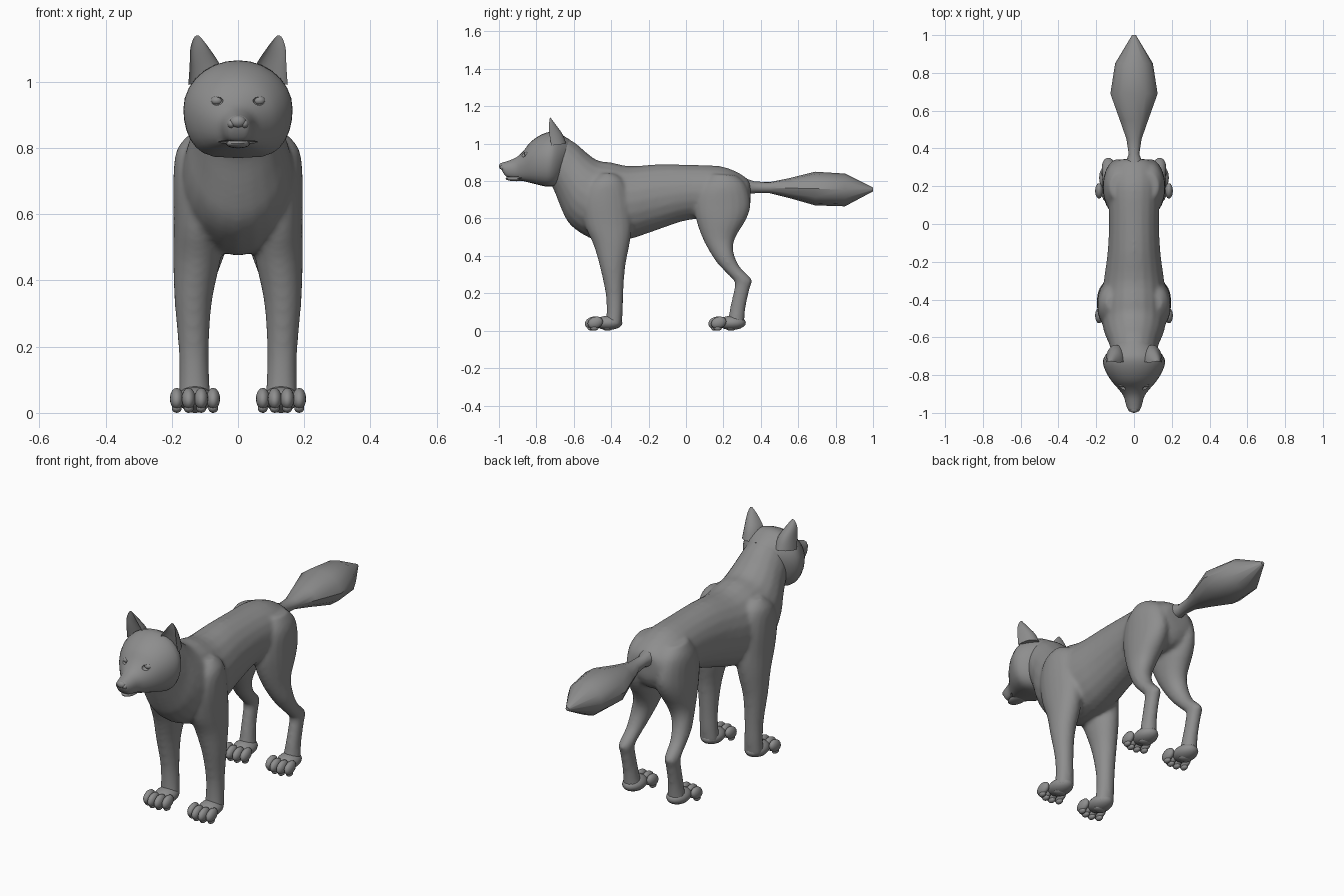
import bpy, bmesh, math
from mathutils import Vector, Matrix

default = bpy.data.objects.get("Cube")
if default:
    bpy.data.objects.remove(default, do_unlink=True)

fur = bpy.data.materials.new("grey_fur")
fur.use_nodes = True
GREY = (0.27, 0.27, 0.27, 1)
fur.diffuse_color = GREY
fur.node_tree.nodes["Principled BSDF"].inputs["Base Color"].default_value = GREY


def smooth_rows(rows, steps):
    """Catmull-Rom interpolation between cross-sections."""
    result = []
    for i in range(len(rows) - 1):
        a, b, c = rows[max(i - 1, 0)], rows[i], rows[i + 1]
        d = rows[min(i + 2, len(rows) - 1)]
        for s in range(steps):
            t = s / steps
            result.append([
                q + t / 2 * (r - p + t * (2 * p - 5 * q + 4 * r - u + t * (3 * q - p - 3 * r + u)))
                for p, q, r, u in zip(a, b, c, d)])
    return result + [rows[-1]]


def loft(bm, rows, side=1, steps=3, sides=20, jowl=1, cup=None):
    """Rows: first edge (y, z), opposite edge (y, z), half width, centre x."""
    rings = []
    for y1, z1, y2, z2, width, cx in smooth_rows(rows, steps):
        ring = []
        for k in range(sides):
            angle = math.tau * k / sides
            c, s = math.cos(angle), math.sin(angle)
            if s < 0:
                c = math.copysign(abs(c) ** jowl, c)
            elif cup is not None:
                s *= cup
            x = side * (cx + width * c)
            ring.append(bm.verts.new((x, (y1 + y2 + s * (y1 - y2)) / 2, (z1 + z2 + s * (z1 - z2)) / 2)))
        rings.append(ring)
    faces = [bm.faces.new(rings[0]), bm.faces.new(rings[-1])]
    for a, b in zip(rings, rings[1:]):
        for k in range(sides):
            n = (k + 1) % sides
            faces.append(bm.faces.new((a[k], a[n], b[n], b[k])))
    bmesh.ops.recalc_face_normals(bm, faces=faces)


def ball(bm, centre, radii, tilt=0):
    matrix = Matrix.Translation(centre) @ Matrix.Rotation(tilt, 4, 'X') @ Matrix.Diagonal((*radii, 1))
    bmesh.ops.create_uvsphere(bm, u_segments=16, v_segments=10, radius=1, matrix=matrix)


def finish(bm, name):
    mesh = bpy.data.meshes.new(name)
    bm.to_mesh(mesh)
    bm.free()
    mesh.materials.append(fur)
    obj = bpy.data.objects.new(name, mesh)
    bpy.context.collection.objects.link(obj)
    return obj


def select(obj):
    bpy.ops.object.select_all(action='DESELECT')
    obj.select_set(True)
    bpy.context.view_layer.objects.active = obj


def shade(obj, degrees=50):
    select(obj)
    bpy.ops.object.shade_smooth_by_angle(angle=math.radians(degrees))


# Torso and neck
torso = [
    (.345, .78, .345, .72, .03, 0), (.33, .81, .34, .66, .09, 0),
    (.27, .85, .30, .60, .13, 0), (.18, .88, .20, .58, .14, 0),
    (.03, .887, .03, .595, .132, 0), (-.15, .89, -.15, .54, .14, 0),
    (-.30, .88, -.30, .49, .16, 0), (-.40, .90, -.45, .475, .17, 0),
    (-.47, .91, -.56, .52, .17, 0), (-.53, .95, -.63, .58, .155, 0),
    (-.58, .995, -.67, .66, .135, 0), (-.64, 1.03, -.71, .76, .12, 0),
    (-.70, 1.03, -.74, .80, .10, 0)]

front_leg = [
    (-.46, .84, -.38, .84, .04, .11), (-.53, .78, -.33, .80, .072, .115),
    (-.56, .68, -.30, .70, .078, .118), (-.54, .56, -.29, .57, .075, .12),
    (-.495, .46, -.30, .47, .072, .124), (-.46, .34, -.325, .34, .057, .135),
    (-.43, .20, -.335, .20, .046, .134), (-.425, .10, -.338, .10, .046, .132),
    (-.43, .03, -.345, .02, .05, .13)]

hind_leg = [
    (.13, .84, .27, .83, .05, .08), (.07, .76, .32, .78, .075, .085),
    (.045, .66, .345, .68, .08, .085), (.06, .57, .325, .60, .078, .088),
    (.10, .47, .265, .50, .062, .10), (.16, .37, .252, .43, .05, .12),
    (.22, .305, .285, .345, .04, .13), (.26, .26, .352, .275, .036, .135),
    (.255, .21, .342, .23, .034, .135), (.235, .12, .318, .12, .036, .133),
    (.22, .03, .31, .02, .046, .13)]

bm = bmesh.new()
loft(bm, torso)
for side in (-1, 1):
    loft(bm, front_leg, side)
    loft(bm, hind_leg, side)
body = finish(bm, "body_and_legs")

# Fuse the overlapping forms into one soft skin
remesh = body.modifiers.new("fuse", 'REMESH')
remesh.mode = 'VOXEL'
remesh.voxel_size = 0.01
soften = body.modifiers.new("soften", 'SMOOTH')
soften.factor = 0.5
soften.iterations = 8
select(body)
for name in ("fuse", "soften"):
    bpy.ops.object.modifier_apply(modifier=name)
shade(body, 80)

# Tail, a faceted brush
bm = bmesh.new()
loft(bm, [
    (.30, .82, .32, .73, .05, 0), (.37, .797, .37, .735, .028, 0),
    (.45, .795, .45, .735, .04, 0), (.55, .815, .55, .71, .075, 0),
    (.69, .85, .69, .67, .125, 0), (.85, .84, .85, .665, .10, 0),
    (1, .765, 1, .745, .01, 0)], steps=1, sides=12)
shade(finish(bm, "tail"), 35)

# Head with wide cheeks
bm = bmesh.new()
loft(bm, [
    (-.62, 1.02, -.67, .80, .10, 0), (-.66, 1.045, -.70, .775, .14, 0),
    (-.71, 1.065, -.74, .77, .165, 0), (-.77, 1.05, -.79, .78, .15, 0),
    (-.83, 1.01, -.83, .79, .12, 0), (-.87, .96, -.87, .80, .086, 0),
    (-.91, .925, -.91, .81, .056, 0), (-.96, .905, -.955, .82, .042, 0),
    (-.985, .897, -.975, .84, .032, 0), (-.99, .885, -.985, .86, .015, 0)],
    sides=28, jowl=.55)
head = finish(bm, "head")

# Eye sockets and mouth line, cut into the head
bm = bmesh.new()
for side in (-1, 1):
    ball(bm, (side * .066, -.872, .943), (.021, .022, .014))
ball(bm, (0, -.92, .818), (.085, .06, .004))
cutter = finish(bm, "face_cutter")
cutter.hide_render = True
cut = head.modifiers.new("face_cuts", 'BOOLEAN')
cut.operation = 'DIFFERENCE'
cut.solver = 'EXACT'
cut.object = cutter
select(head)
bpy.ops.object.modifier_apply(modifier=cut.name)
bpy.data.objects.remove(cutter, do_unlink=True)
shade(head)

# Eyeballs
bm = bmesh.new()
for side in (-1, 1):
    ball(bm, (side * .064, -.848, .943), (.019, .016, .014))
shade(finish(bm, "eyes"))

# Nose pad with nostril wings, and lower jaw
bm = bmesh.new()
ball(bm, (0, -.983, .88), (.024, .017, .018))
for side in (-1, 1):
    ball(bm, (side * .02, -.978, .873), (.012, .016, .013))
shade(finish(bm, "nose"))

bm = bmesh.new()
ball(bm, (0, -.905, .813), (.036, .06, .014))
shade(finish(bm, "lower_jaw"))

# Cupped ears
for side, label in ((1, "left"), (-1, "right")):
    bm = bmesh.new()
    loft(bm, [
        (-.80, .98, -.64, 1, .055, .095), (-.80, 1.05, -.66, 1.05, .046, .10),
        (-.77, 1.10, -.695, 1.10, .029, .115), (-.74, 1.13, -.718, 1.13, .013, .122),
        (-.73, 1.14, -.725, 1.14, .004, .122)], side, cup=-.35)
    shade(finish(bm, label + "_ear"))

# Paws with four toes and soft pads
for side, label in ((1, "left"), (-1, "right")):
    for shift, place in ((0, "front"), (.66, "hind")):
        bm = bmesh.new()
        ball(bm, (side * .13, shift - .415, .042), (.055, .075, .038))
        ball(bm, (side * .13, shift - .42, .014), (.034, .028, .014))
        for offset in (-.055, -.019, .019, .055):
            x = side * .13 + offset
            y = shift - .485 - (.015 if abs(offset) < .03 else 0)
            ball(bm, (x, y, .043), (.021, .042, .031), math.radians(20))
            ball(bm, (x, y - .005, .014), (.015, .022, .014))
        shade(finish(bm, place + "_" + label + "_paw"))
